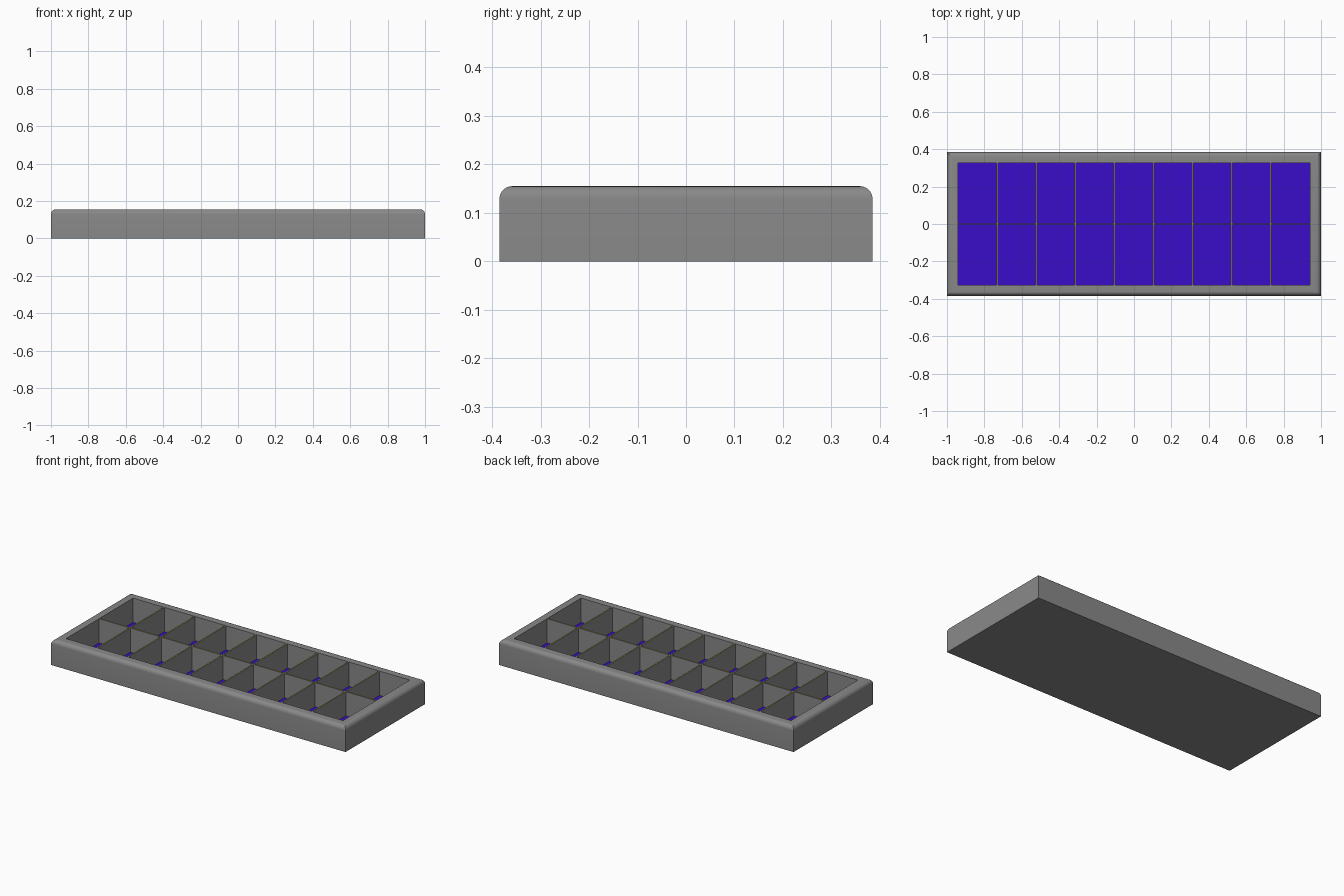
import bpy, bmesh, math

if "Cube" in bpy.data.objects:
    bpy.data.objects.remove(bpy.data.objects["Cube"])

HX, HY, H = 1.0, 0.385, 0.155      # tray half sizes and height
RIM, R, FLOOR = 0.06, 0.026, 0.006  # rim width, top rounding, floor height
T = 0.008                           # divider thickness
COLS = 9


def material(name, rgb):
    m = bpy.data.materials.new(name)
    m.diffuse_color = (*rgb, 1.0)
    m.use_nodes = True
    m.node_tree.nodes["Principled BSDF"].inputs["Base Color"].default_value = m.diffuse_color
    return m


def finish(bm, name, mats=()):
    bmesh.ops.recalc_face_normals(bm, faces=bm.faces)
    me = bpy.data.meshes.new(name)
    bm.to_mesh(me)
    bm.free()
    ob = bpy.data.objects.new(name, me)
    bpy.context.collection.objects.link(ob)
    for m in mats:
        me.materials.append(m)
    return ob


grey = material("grey", (0.25, 0.25, 0.25))
blue = material("blue", (0.042, 0.004, 0.58))
pale = material("pale_olive", (0.36, 0.38, 0.13))

# Tray: rectangular rings following outer wall, rounded top edge, rim and inner wall
profile = [(0, 0)]
for i in range(7):
    a = math.radians(15 * i)
    profile.append((R - R * math.cos(a), H - R + R * math.sin(a)))
profile += [(RIM, H), (RIM, FLOOR)]

bm = bmesh.new()
rings = []
for inset, z in profile:
    x, y = HX - inset, HY - inset
    rings.append([bm.verts.new((sx * x, sy * y, z))
                  for sx, sy in ((-1, -1), (1, -1), (1, 1), (-1, 1))])
for a, b in zip(rings, rings[1:]):
    for i in range(4):
        j = (i + 1) % 4
        bm.faces.new((a[i], a[j], b[j], b[i]))
bm.faces.new(rings[0][::-1])
floor = bm.faces.new(rings[-1])
floor.material_index = 1            # coloured tray floor
tray = finish(bm, "tray", (grey, blue))
bpy.context.view_layer.objects.active = tray
tray.select_set(True)
bpy.ops.object.shade_smooth_by_angle(angle=math.radians(30))


# Thin upright divider with a pale top edge
def divider(name, x0, x1, y0, y1):
    bm = bmesh.new()
    bmesh.ops.create_cube(bm, size=1)
    top = H - 0.001
    for v in bm.verts:
        v.co = (x1 if v.co.x > 0 else x0,
                y1 if v.co.y > 0 else y0,
                top if v.co.z > 0 else FLOOR)
    bm.normal_update()
    for f in bm.faces:
        f.material_index = int(f.normal.z > 0.9)
    finish(bm, name, (grey, pale))


ix, iy = HX - RIM, HY - RIM
divider("long_divider", -ix, ix, -T / 2, T / 2)
for i in range(1, COLS):
    x = -ix + i * 2 * ix / COLS
    divider(f"front_divider_{i}", x - T / 2, x + T / 2, -iy, -T / 2)
    divider(f"back_divider_{i}", x - T / 2, x + T / 2, T / 2, iy)
